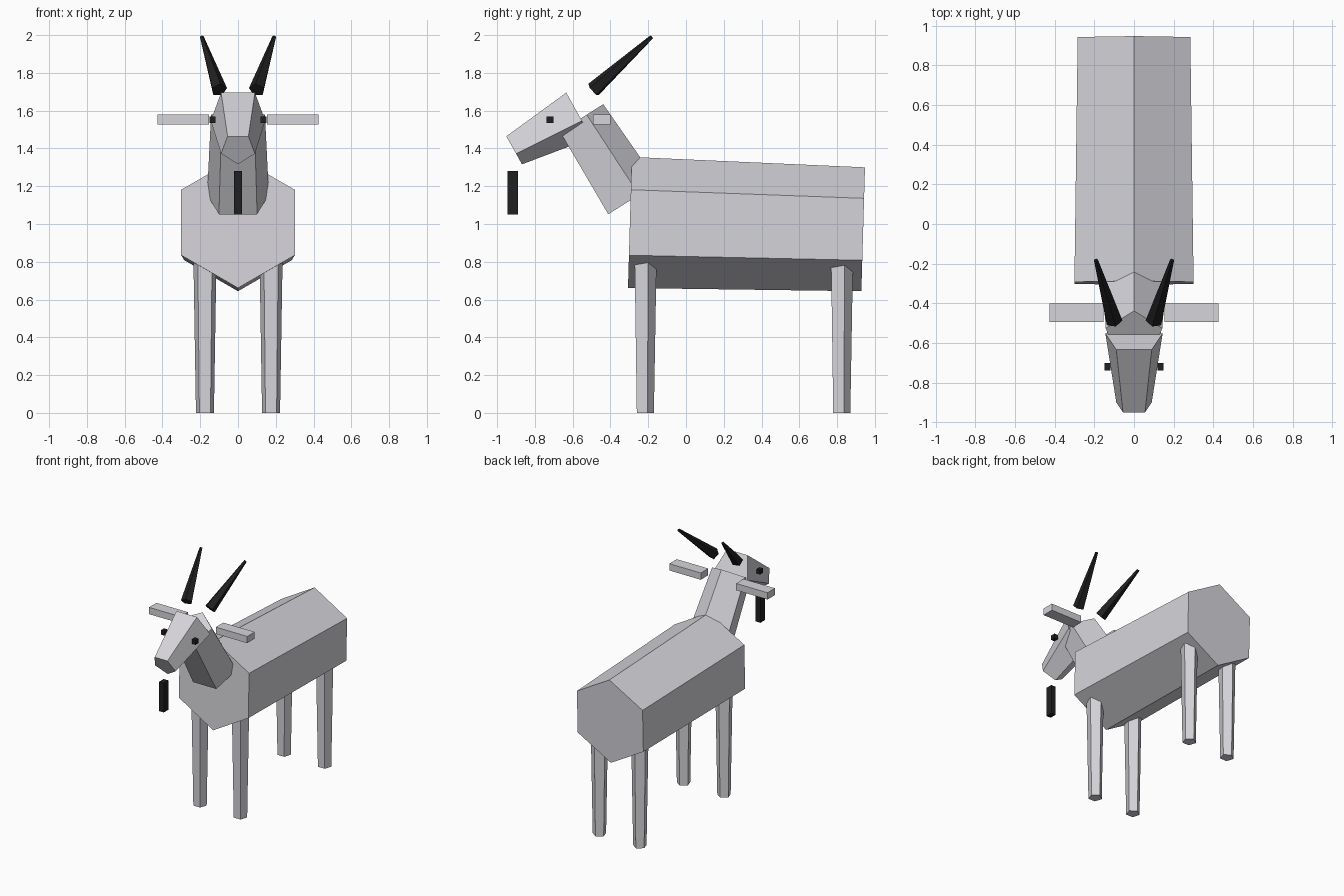
import bpy, bmesh, math
from mathutils import Vector

if "Cube" in bpy.data.objects:
    bpy.data.objects.remove(bpy.data.objects["Cube"])


def material(name, rgb):
    m = bpy.data.materials.new(name)
    m.diffuse_color = (*rgb, 1)
    m.use_nodes = True
    m.node_tree.nodes["Principled BSDF"].inputs["Base Color"].default_value = m.diffuse_color
    return m


COAT = material("pale_grey_coat", (0.67, 0.66, 0.70))
DARK = material("near_black", (0.014, 0.014, 0.014))


def finish(name, bm, mat):
    bmesh.ops.recalc_face_normals(bm, faces=bm.faces)
    me = bpy.data.meshes.new(name)
    bm.to_mesh(me)
    bm.free()
    me.materials.append(mat)
    ob = bpy.data.objects.new(name, me)
    bpy.context.collection.objects.link(ob)
    return ob


def frustum(name, p0, p1, r0, r1, sides, corner, mat):
    """Tapered prism from p0 to p1, with its first corner pointing along 'corner'."""
    p0, p1 = Vector(p0), Vector(p1)
    axis = (p1 - p0).normalized()
    u = Vector(corner)
    u = (u - axis * u.dot(axis)).normalized()
    v = axis.cross(u)
    bm = bmesh.new()
    rings = []
    for p, r in ((p0, r0), (p1, r1)):
        angles = [math.tau * i / sides for i in range(sides)]
        rings.append([bm.verts.new(p + r * (u * math.cos(a) + v * math.sin(a))) for a in angles])
    a, b = rings
    bm.faces.new(a)
    bm.faces.new(b)
    for i in range(sides):
        j = (i + 1) % sides
        bm.faces.new((a[i], a[j], b[j], b[i]))
    return finish(name, bm, mat)


def box(name, centre, size, mat):
    bm = bmesh.new()
    bmesh.ops.create_cube(bm, size=1)
    bmesh.ops.scale(bm, vec=size, verts=bm.verts)
    bmesh.ops.translate(bm, vec=centre, verts=bm.verts)
    return finish(name, bm, mat)


# Trunk, neck and head
frustum("body", (0, -0.297, 1.008), (0, 0.938, 0.972), 0.347, 0.328, 6, (0, 0, 1), COAT)
frustum("neck", (0, -0.294, 1.126), (0, -0.565, 1.554), 0.172, 0.15, 5, (0, 1, 0), COAT)
frustum("head", (0, -0.574, 1.588), (0, -0.914, 1.398), 0.152, 0.094, 5, (0, 0, -1), COAT)

# Beard hanging below the muzzle
box("beard", (0, -0.918, 1.165), (0.04, 0.055, 0.23), DARK)

# Paired parts
for s, side in ((-1, "left"), (1, "right")):
    for part, y in (("front_leg", -0.22), ("back_leg", 0.82)):
        frustum(f"{part}_{side}", (s * 0.175, y, 0), (s * 0.175, y, 0.86),
                0.05, 0.065, 5, (0, 1, 0), COAT)
    box(f"ear_{side}", (s * 0.289, -0.447, 1.554), (0.272, 0.092, 0.053), COAT)
    box(f"eye_{side}", (s * 0.134, -0.72, 1.552), (0.032, 0.038, 0.035), DARK)
    frustum(f"horn_{side}", (s * 0.10, -0.49, 1.71), (s * 0.192, -0.182, 1.99),
            0.043, 0.011, 5, (0, 0, 1), DARK)
